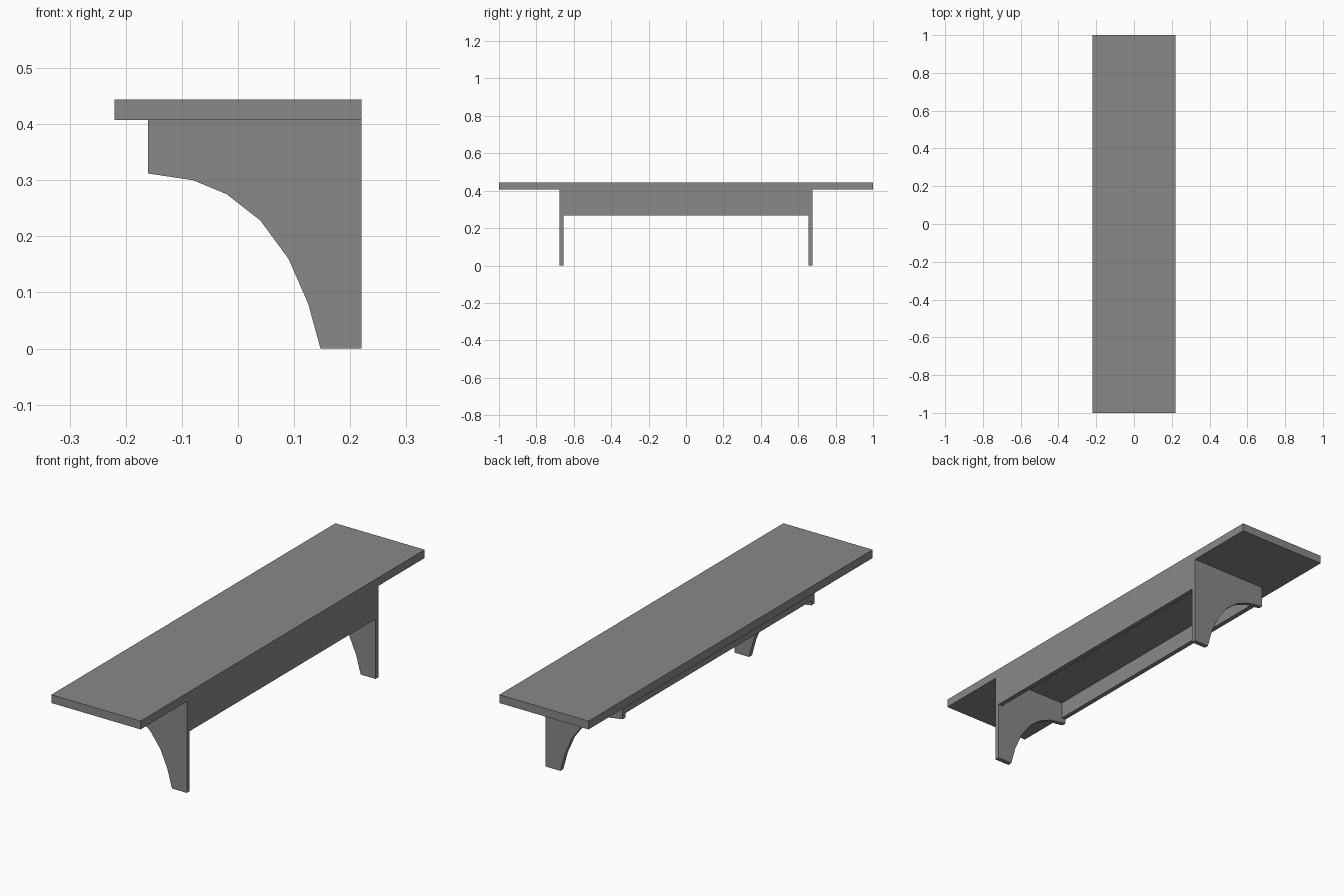
import bpy
import bmesh
from mathutils import Vector

cube = bpy.data.objects.get("Cube")
if cube:
    bpy.data.objects.remove(cube, do_unlink=True)

# One plain grey for the whole bench
grey = bpy.data.materials.new("plain_grey")
grey.use_nodes = True
colour = (0.25, 0.25, 0.25, 1)
grey.diffuse_color = colour
grey.node_tree.nodes["Principled BSDF"].inputs["Base Color"].default_value = colour


def extrude_profile(name, profile, y0, y1):
    """Extrude an (x, z) outline along y from y0 to y1."""
    bm = bmesh.new()
    face = bm.faces.new([bm.verts.new((x, y0, z)) for x, z in profile])
    result = bmesh.ops.extrude_face_region(bm, geom=[face])
    verts = [v for v in result["geom"] if isinstance(v, bmesh.types.BMVert)]
    bmesh.ops.translate(bm, verts=verts, vec=Vector((0, y1 - y0, 0)))
    bmesh.ops.recalc_face_normals(bm, faces=bm.faces)
    mesh = bpy.data.meshes.new(name)
    bm.to_mesh(mesh)
    bm.free()
    mesh.materials.append(grey)
    obj = bpy.data.objects.new(name, mesh)
    bpy.context.collection.objects.link(obj)
    return obj


def board(name, x0, x1, z0, z1, half_length):
    outline = [(x0, z0), (x1, z0), (x1, z1), (x0, z1)]
    return extrude_profile(name, outline, -half_length, half_length)


seat_under, seat_top = 0.407, 0.444
leg_inner, leg_outer = 0.654, 0.675

# Seat plank
board("seat", -0.22, 0.22, seat_under, seat_top, 1.0)

# Curved bracket legs, one near each end
leg_outline = [(0.22, 0), (0.22, seat_under), (-0.16, seat_under),
               (-0.16, 0.312), (-0.08, 0.30), (-0.02, 0.275), (0.04, 0.228),
               (0.09, 0.16), (0.125, 0.08), (0.147, 0)]
for name, side in (("front_leg", -1), ("back_leg", 1)):
    extrude_profile(name, leg_outline, side * leg_inner, side * leg_outer)

# Deep apron and shallow rail spanning between the legs
board("apron", 0.199, 0.22, 0.267, seat_under, leg_inner)
board("rail", -0.16, -0.139, 0.332, seat_under, leg_inner)
